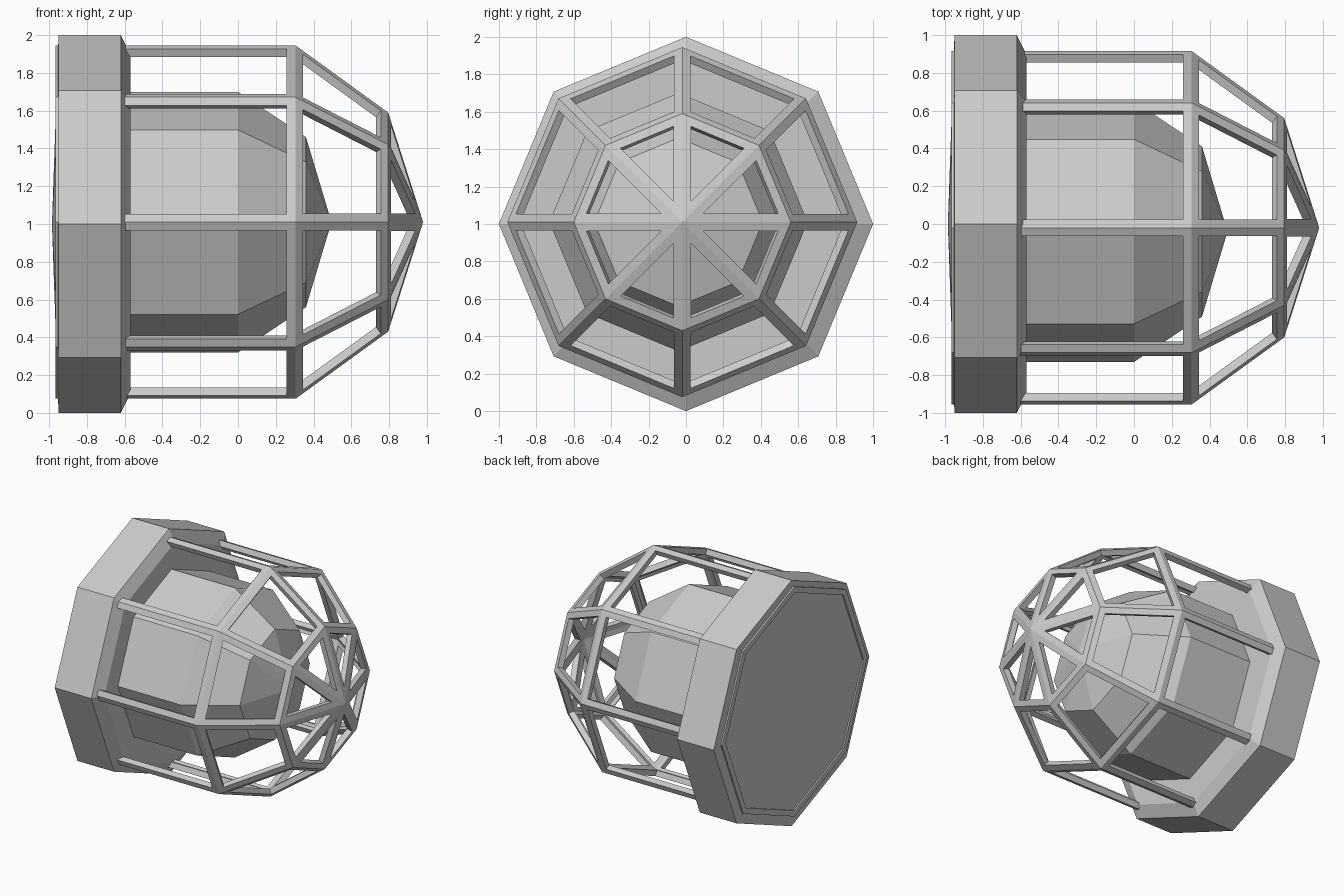
import bpy, bmesh, math

if "Cube" in bpy.data.objects:
    bpy.data.objects.remove(bpy.data.objects["Cube"])


def octagon_lathe(name, profile, y=0.0, z=1.0, frame=None):
    """Turn (x, radius) points into an eight-sided form around the x axis.
    With frame set, each face becomes an open frame of that half width."""
    bm = bmesh.new()
    rings = []
    for x, r in profile:
        if r == 0:
            rings.append([bm.verts.new((x, y, z))] * 8)
        else:
            angles = [i * math.pi / 4 for i in range(8)]
            rings.append([bm.verts.new((x, y + r * math.cos(a), z + r * math.sin(a)))
                          for a in angles])
    for a, b in zip(rings, rings[1:]):
        for i in range(8):
            j = (i + 1) % 8
            corners = list(dict.fromkeys([a[i], b[i], b[j], a[j]]))
            bm.faces.new(corners)
    # Orient outward: side faces point away from the axis
    bmesh.ops.recalc_face_normals(bm, faces=bm.faces[:])
    bm.normal_update()
    f = bm.faces[:][len(bm.faces) // 2]
    c = f.calc_center_median()
    if f.normal.y * (c.y - y) + f.normal.z * (c.z - z) < 0:
        bmesh.ops.reverse_faces(bm, faces=bm.faces[:])
    if frame:
        panels = bm.faces[:]
        bmesh.ops.inset_individual(bm, faces=panels, thickness=frame, use_even_offset=True)
        bmesh.ops.delete(bm, geom=panels, context='FACES')
    mesh = bpy.data.meshes.new(name)
    bm.to_mesh(mesh)
    bm.free()
    obj = bpy.data.objects.new(name, mesh)
    bpy.context.collection.objects.link(obj)
    return obj


# Mounting base with chamfered front rim and shallow back
octagon_lathe("mount_base", [(-0.985, 0), (-0.95, 1.0), (-0.62, 1.0), (-0.57, 0.9), (-0.57, 0)])

# Inner lamp body with tapered nose
octagon_lathe("lamp_body", [(-0.65, 0), (-0.65, 0.69), (0.0, 0.69), (0.36, 0.45), (0.495, 0)],
              y=-0.04, z=1.01)

# Guard cage: framed dome with thin bars, its rear end sunk in the base
cage = octagon_lathe("guard_cage", [(-0.965, 0.935), (0.305, 0.935), (0.795, 0.58), (0.98, 0)],
                     y=-0.02, z=1.01, frame=0.047)
shell = cage.modifiers.new("bar_thickness", 'SOLIDIFY')
shell.thickness = 0.045
shell.offset = -1
shell.use_even_offset = True
